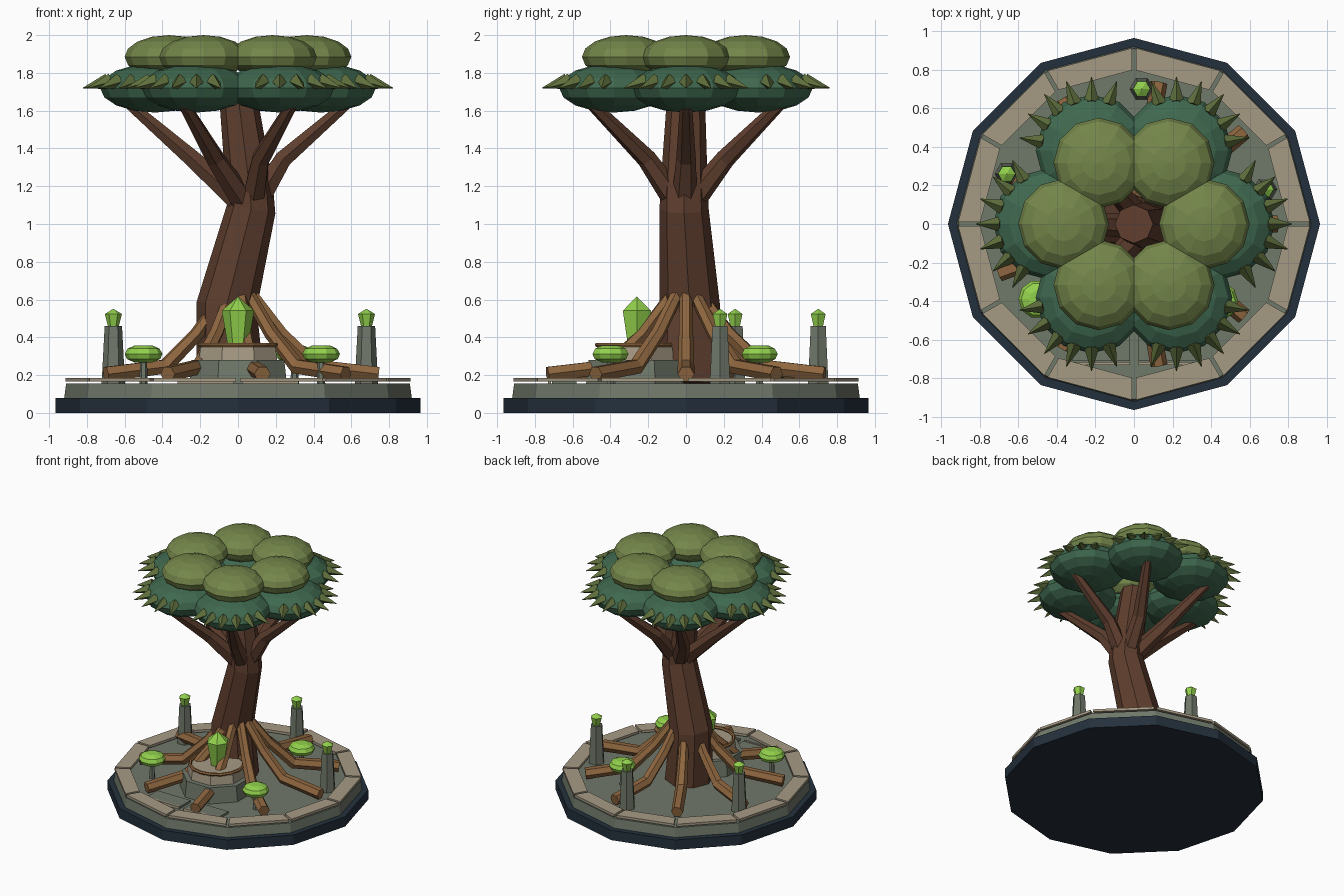
import bpy, bmesh
from math import sin, cos, radians, pi
from mathutils import Vector, Matrix

cube = bpy.data.objects.get("Cube")
if cube:
    bpy.data.objects.remove(cube)


def material(name, hexcode):
    srgb = [int(hexcode[i:i + 2], 16) / 255 for i in (0, 2, 4)]
    col = [((c + 0.055) / 1.055) ** 2.4 for c in srgb] + [1]
    m = bpy.data.materials.new(name)
    m.use_nodes = True
    m.diffuse_color = col
    m.node_tree.nodes["Principled BSDF"].inputs["Base Color"].default_value = col
    return m


NAVY = material("dark_navy", "24303C")
STONE = material("grey_green_stone", "70786A")
SAND = material("sand_stone", "A69A84")
BARK = material("dark_bark", "5E3E2E")
ROOT = material("root_brown", "8E663F")
LEAF_DARK = material("deep_green", "3F684F")
LEAF_LIGHT = material("olive_green", "74864A")
SPIKE = material("leaf_tip_green", "5F6F3C")
GLOW = material("bright_lime", "92D14C")


def finish(bm, name, mat):
    bmesh.ops.recalc_face_normals(bm, faces=bm.faces)
    me = bpy.data.meshes.new(name)
    bm.to_mesh(me)
    bm.free()
    me.materials.append(mat)
    ob = bpy.data.objects.new(name, me)
    bpy.context.collection.objects.link(ob)
    return ob


def polar(r, deg, z=0.0):
    return Vector((r * cos(radians(deg)), r * sin(radians(deg)), z))


def loft(name, mat, rings):
    """Skin rings of equal point count and cap both ends."""
    bm = bmesh.new()
    loops = [[bm.verts.new(p) for p in ring] for ring in rings]
    n = len(loops[0])
    for a, b in zip(loops, loops[1:]):
        for i in range(n):
            j = (i + 1) % n
            bm.faces.new((a[i], a[j], b[j], b[i]))
    bm.faces.new(loops[0][::-1])
    bm.faces.new(loops[-1])
    return finish(bm, name, mat)


def turned(name, mat, profile, sides, at=(0, 0, 0), turn=0):
    """Faceted solid from a (radius, height) profile."""
    at = Vector(at)
    return loft(name, mat, [[at + polar(r, turn + 360 * i / sides, z) for i in range(sides)]
                            for r, z in profile])


def limb(name, mat, path, radii, side, sides=6):
    """Tapered tube along a path; side is a fixed cross direction."""
    pts = [Vector(p) for p in path]
    u = Vector(side)
    rings = []
    for k, p in enumerate(pts):
        t = (pts[min(k + 1, len(pts) - 1)] - pts[max(k - 1, 0)]).normalized()
        v = t.cross(u).normalized()
        rings.append([p + (u * cos(2 * pi * i / sides) + v * sin(2 * pi * i / sides)) * radii[k]
                      for i in range(sides)])
    return loft(name, mat, rings)


def lobe(name, mat, centre, r, rz, turn):
    bm = bmesh.new()
    bmesh.ops.create_uvsphere(bm, u_segments=12, v_segments=8, radius=1,
                              matrix=Matrix.Translation(centre)
                              @ Matrix.Rotation(radians(turn), 4, 'Z')
                              @ Matrix.Diagonal((r, r, rz, 1)))
    return finish(bm, name, mat)


def box(name, mat, lo, hi):
    (x0, y0, z0), (x1, y1, z1) = lo, hi
    return loft(name, mat, [[(x0, y0, z), (x1, y0, z), (x1, y1, z), (x0, y1, z)] for z in (z0, z1)])


# Twelve-sided plinth and floor
turned("plinth", NAVY, [(0.965, 0), (0.965, 0.08)], 12)
turned("floor_tier", STONE, [(0.92, 0.08), (0.91, 0.155)], 12)

# Rim slabs with a small gap at every corner
for k in range(12):
    a, b = polar(1, 30 * k), polar(1, 30 * k + 30)
    along = (b - a).normalized() * 0.01
    flat = [a * 0.8 + along, a * 0.915 + along, b * 0.915 - along, b * 0.8 - along]
    loft(f"rim_slab_{k + 1}", SAND, [[p + Vector((0, 0, z)) for p in flat] for z in (0.165, 0.185)])

# Paving in front of the shrine
for s, label in ((-1, "right"), (1, "left")):
    x0, x1 = sorted((s * 0.02, s * 0.32))
    box(f"paving_{label}", STONE, (x0, -0.71, 0.155), (x1, -0.58, 0.172))
    box(f"paving_trim_{label}", SAND, (x0, -0.73, 0.155), (x1, -0.715, 0.176))

# Trunk, bent to one side
limb("trunk", BARK,
     [(-0.04, 0.02, 0.155), (-0.06, 0.02, 0.57), (0.07, -0.01, 1.08), (0.06, -0.01, 1.2), (0, 0, 1.68)],
     [0.18, 0.16, 0.13, 0.125, 0.1], (0, 1, 0), 8)

# Six branches, each holding a leaf cluster
for k in range(6):
    ang = 60 * k
    side = polar(1, ang + 90)
    start = Vector((0.06, -0.01, 1.1)) + polar(0.03, ang)
    limb(f"branch_{k + 1}", BARK, [start, polar(0.24, ang, 1.345), polar(0.57, ang, 1.63)],
         [0.07, 0.052, 0.032], side)
    low = polar(0.44, ang, 1.72)
    lobe(f"lower_foliage_{k + 1}", LEAF_DARK, low, 0.29, 0.13, ang)
    lobe(f"upper_foliage_{k + 1}", LEAF_LIGHT, polar(0.365, ang, 1.885), 0.235, 0.115, ang)
    # Pointed leaf tips around the outer edge
    spread = range(-60, 61, 20) if k % 3 == 0 else range(-50, 51, 20)
    for i, rel in enumerate(spread):
        d = ang + rel
        base, tip = low + polar(0.25, d, 0.035), low + polar(0.38, d, 0.0)
        limb(f"leaf_tip_{k + 1}_{i + 1}", SPIKE, [base, tip], [0.042, 0.002], polar(1, d + 90), 4)

# Nine roots spreading over the floor
for k in range(9):
    ang = 40 * k
    limb(f"root_{k + 1}", ROOT,
         [polar(r, ang, z) for r, z in ((0.08, 0.62), (0.23, 0.42), (0.41, 0.245), (0.745, 0.205))],
         [0.034, 0.038, 0.044, 0.044], polar(1, ang + 90))


def crystal(name, at, r, h):
    turned(name, GLOW, [(r * 0.62, 0), (r, h * 0.72), (0.002, h)], 6, at)


# Shrine with a wooden ring and a large crystal
shrine = (0, -0.27, 0)
turned("shrine_base", STONE, [(0.28, 0.155), (0.265, 0.28)], 8, shrine, 22.5)
turned("shrine_top", SAND, [(0.225, 0.28), (0.215, 0.35)], 8, shrine, 22.5)
bpy.ops.mesh.primitive_torus_add(major_segments=16, minor_segments=6, major_radius=0.2,
                                 minor_radius=0.013, location=(0, -0.27, 0.36))
ring = bpy.context.object
ring.name = "shrine_ring"
ring.data.materials.append(ROOT)
crystal("shrine_crystal", (0, -0.26, 0.35), 0.086, 0.265)

# Stone posts topped by small crystals
for k, (x, y) in enumerate(((0.04, 0.7), (-0.66, 0.26), (0.68, 0.18))):
    turned(f"post_{k + 1}", STONE, [(0.062, 0.155), (0.046, 0.46)], 6, (x, y, 0))
    crystal(f"post_crystal_{k + 1}", (x, y, 0.455), 0.045, 0.095)

# Glowing mushrooms
for k, (x, y) in enumerate(((0.44, -0.4), (0.3, 0.39), (-0.5, -0.39))):
    turned(f"mushroom_stem_{k + 1}", STONE, [(0.022, 0.155), (0.018, 0.29)], 6, (x, y, 0))
    turned(f"mushroom_cap_{k + 1}", GLOW,
           [(0.05, 0.268), (0.088, 0.285), (0.1, 0.312), (0.085, 0.34), (0.045, 0.358)], 10, (x, y, 0))
